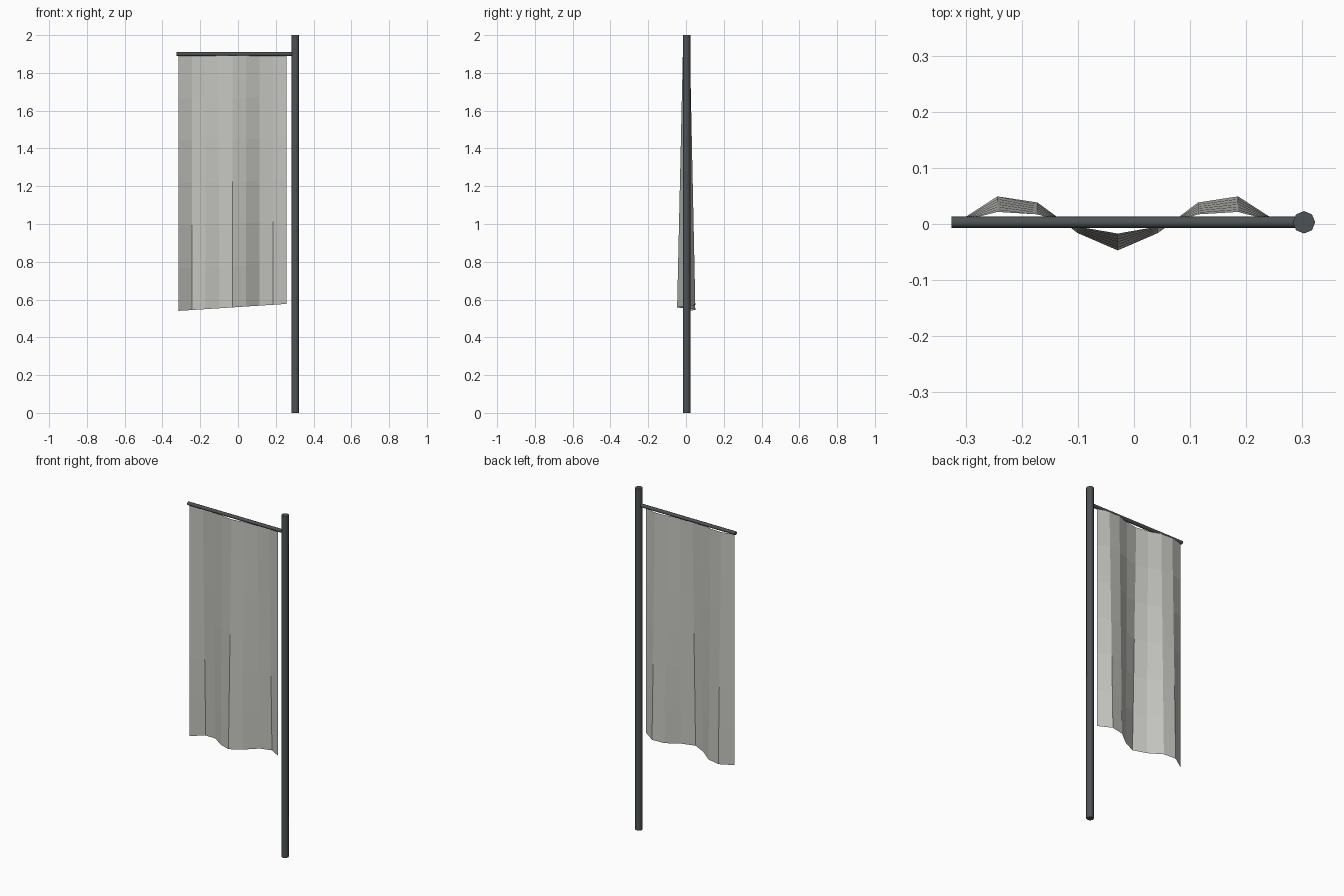
import bpy, bmesh, math

if "Cube" in bpy.data.objects:
    bpy.data.objects.remove(bpy.data.objects["Cube"])


def material(name, rgb):
    m = bpy.data.materials.new(name)
    m.diffuse_color = (*rgb, 1)
    m.use_nodes = True
    m.node_tree.nodes["Principled BSDF"].inputs["Base Color"].default_value = m.diffuse_color
    return m


METAL = material("dark grey metal", (0.075, 0.085, 0.09))
CLOTH = material("light grey cloth", (0.56, 0.56, 0.53))
Y = 0.003  # common centre line of pole, bar and cloth


def rod(name, radius, length, location, rotation=(0, 0, 0)):
    bpy.ops.mesh.primitive_cylinder_add(vertices=8, radius=radius, depth=length,
                                        location=location, rotation=rotation)
    ob = bpy.context.object
    ob.name = name
    ob.data.materials.append(METAL)
    bpy.ops.object.shade_smooth_by_angle(angle=math.radians(50))
    return ob


# Upright pole and the arm that carries the banner
rod("pole", 0.02, 2.0, (0.303, Y, 1.0))
rod("crossbar", 0.0105, 0.628, (-0.011, Y, 1.9), (0, math.pi / 2, 0))

# Hanging banner: a rippled sheet whose folds deepen towards the hem
COLS, ROWS = 8, 6
bm = bmesh.new()
grid = []
for r in range(ROWS + 1):
    v = r / ROWS
    amp = 0.02 + 0.03 * v
    row = []
    for c in range(COLS + 1):
        u = c / COLS
        hem = 0.54 + 0.037 * u
        row.append(bm.verts.new((-0.315 + 0.572 * u,
                                 Y + amp * math.sin(3 * math.pi * u),
                                 1.892 + (hem - 1.892) * v)))
    grid.append(row)
for r in range(ROWS):
    for c in range(COLS):
        bm.faces.new((grid[r + 1][c], grid[r + 1][c + 1], grid[r][c + 1], grid[r][c]))
mesh = bpy.data.meshes.new("banner")
bm.to_mesh(mesh)
bm.free()
mesh.materials.append(CLOTH)
bpy.context.collection.objects.link(bpy.data.objects.new("banner", mesh))
